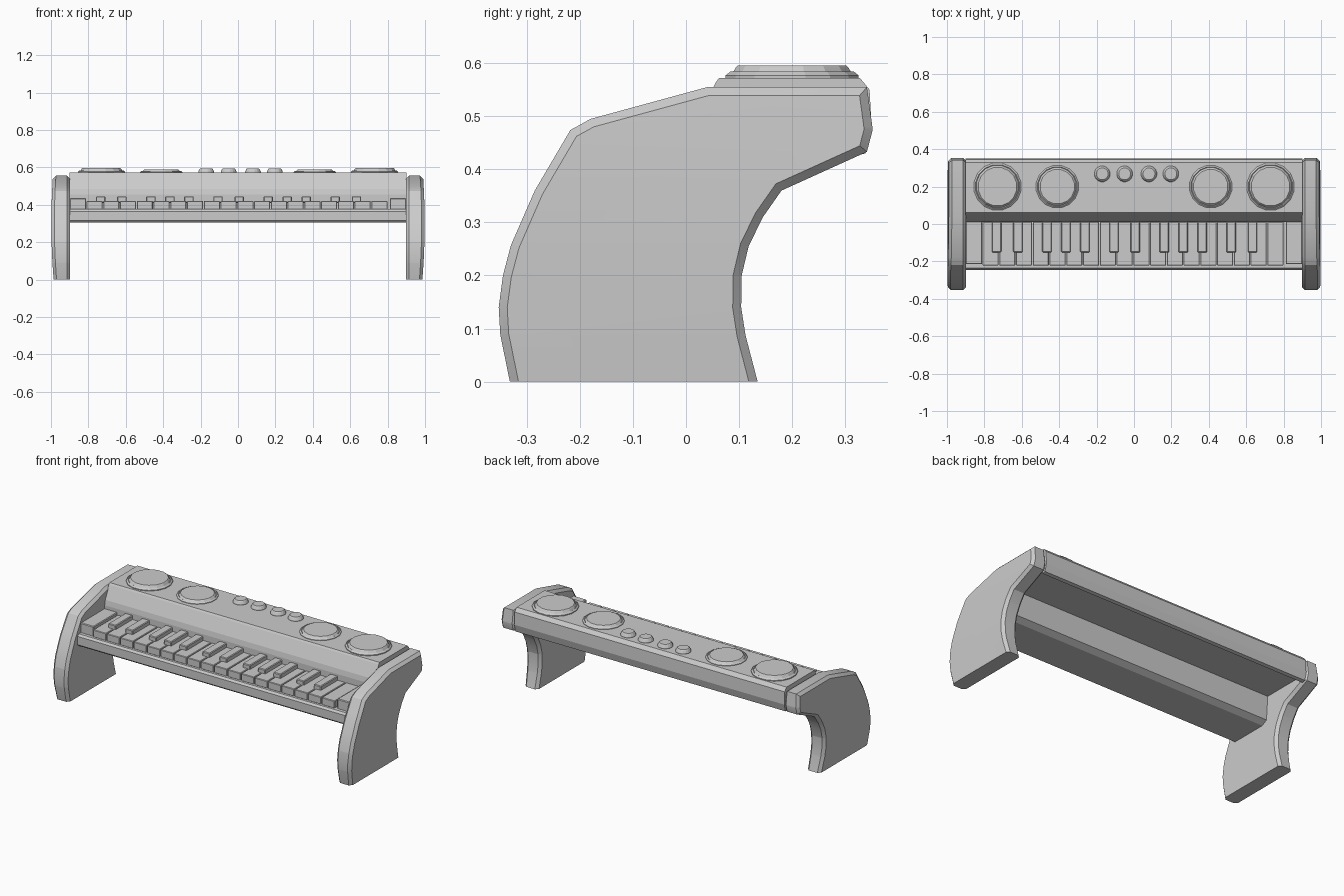
import bpy, bmesh, math

if "Cube" in bpy.data.objects:
    bpy.data.objects.remove(bpy.data.objects["Cube"])


def finish(bm, name):
    bmesh.ops.recalc_face_normals(bm, faces=bm.faces)
    me = bpy.data.meshes.new(name)
    bm.to_mesh(me)
    bm.free()
    ob = bpy.data.objects.new(name, me)
    bpy.context.collection.objects.link(ob)
    return ob


def extrude_profile(name, profile, x0, x1, bevel=0.0, bow=0.0):
    """Extrude a (y, z) outline along x; optionally chamfer rims and bow the outside."""
    bm = bmesh.new()
    face = bm.faces.new([bm.verts.new((x0, y, z)) for y, z in profile])
    ext = bmesh.ops.extrude_face_region(bm, geom=[face])["geom"]
    for v in ext:
        if isinstance(v, bmesh.types.BMVert):
            v.co.x = x1
    if bevel:
        rim = [e for e in bm.edges
               if abs(e.verts[0].co.x - e.verts[1].co.x) < 1e-5
               and max(v.co.z for v in e.verts) > 0.001]
        bmesh.ops.bevel(bm, geom=rim, offset=bevel, segments=1,
                        affect='EDGES', clamp_overlap=True)
    if bow:
        for z in (.09, .2, .3, .4, .48):
            bmesh.ops.bisect_plane(bm, geom=bm.verts[:] + bm.edges[:] + bm.faces[:],
                                   plane_co=(0, 0, z), plane_no=(0, 0, 1))
        sign = 1 if x1 > x0 else -1
        for v in bm.verts:
            if abs(v.co.x) > .95:
                v.co.x -= sign * bow * ((v.co.z - .3) / .3) ** 2
    return finish(bm, name)


def box(name, x0, x1, y0, y1, z0, z1, bevel=0.0):
    profile = [(y0, z0), (y1, z0), (y1, z1), (y0, z1)]
    ob = extrude_profile(name, profile, x0, x1)
    if bevel:
        m = ob.modifiers.new("bevel", 'BEVEL')
        m.width, m.segments = bevel, 1
    return ob


def lathe(name, x, y, rings, sides):
    """Stack of (radius, z) rings capped at both ends."""
    bm = bmesh.new()
    loops = [[bm.verts.new((x + r * math.cos(2 * math.pi * (i + .5) / sides),
                            y + r * math.sin(2 * math.pi * (i + .5) / sides), z))
              for i in range(sides)] for r, z in rings]
    for a, b in zip(loops, loops[1:]):
        for i in range(sides):
            j = (i + 1) % sides
            bm.faces.new((a[i], a[j], b[j], b[i]))
    bm.faces.new(loops[0])
    bm.faces.new(loops[-1])
    return finish(bm, name)


# Curved side panels that also form the legs
panel = [(-.332, 0), (-.35, .088), (-.353, .14), (-.345, .2), (-.33, .257),
         (-.285, .36), (-.218, .474), (-.18, .495), (.04, .555), (.341, .555),
         (.352, .475), (.341, .433), (.18, .36), (.145, .31), (.118, .255),
         (.105, .2), (.104, .14), (.112, .088), (.135, 0)]
for side, label in ((1, "right"), (-1, "left")):
    ob = extrude_profile("side_panel_" + label, panel,
                         side * .897, side * .998, .016, bow=.012)
    bpy.ops.object.select_all(action='DESELECT')
    bpy.context.view_layer.objects.active = ob
    ob.select_set(True)
    bpy.ops.object.shade_smooth_by_angle(angle=math.radians(30))

# Main body: front lip, key bed, fascia, top deck, back wall and hollow underside
body = [(-.235, .305), (-.245, .315), (-.245, .365), (-.235, .377), (.012, .377),
        (.012, .455), (.018, .485), (.055, .562), (.062, .572), (.328, .572),
        (.346, .55), (.35, .475), (.338, .43), (.318, .425), (.308, .465),
        (.035, .465), (.025, .325), (-.01, .305)]
extrude_profile("body", body, -.9, .9)

# Blocks at the ends of the keyboard
for s, label in ((1, "right"), (-1, "left")):
    box("key_end_block_" + label, s * .812, s * .9, -.215, .014, .37, .435, .004)

# White keys
X0, W = -.812, .0896
for i in range(18):
    x = X0 + i * W
    box("white_key", x + .002, x + W - .002, -.222, .012, .375, .42, .003)

# Black keys, in groups of two and three
for i in range(1, 18):
    if i % 7 not in (0, 3):
        x = X0 + i * W + {1: -.012, 2: .012, 4: -.012, 5: 0, 6: .012}[i % 7]
        box("black_key", x - .025, x + .025, -.152, .012, .41, .445, .004)

# Speakers on the top deck
for s in (-1, 1):
    lathe("large_speaker", s * .73, .2,
          [(.128, .565), (.128, .577), (.119, .584), (.115, .581),
           (.108, .592), (.104, .596)], 16)
    lathe("small_speaker", s * .41, .2,
          [(.115, .565), (.115, .575), (.107, .581), (.103, .578),
           (.097, .585), (.093, .588)], 16)

# Control knobs
for x in (-.17, -.05, .08, .197):
    lathe("knob", x, .268,
          [(.043, .565), (.043, .577), (.036, .591), (.032, .594)], 16)
